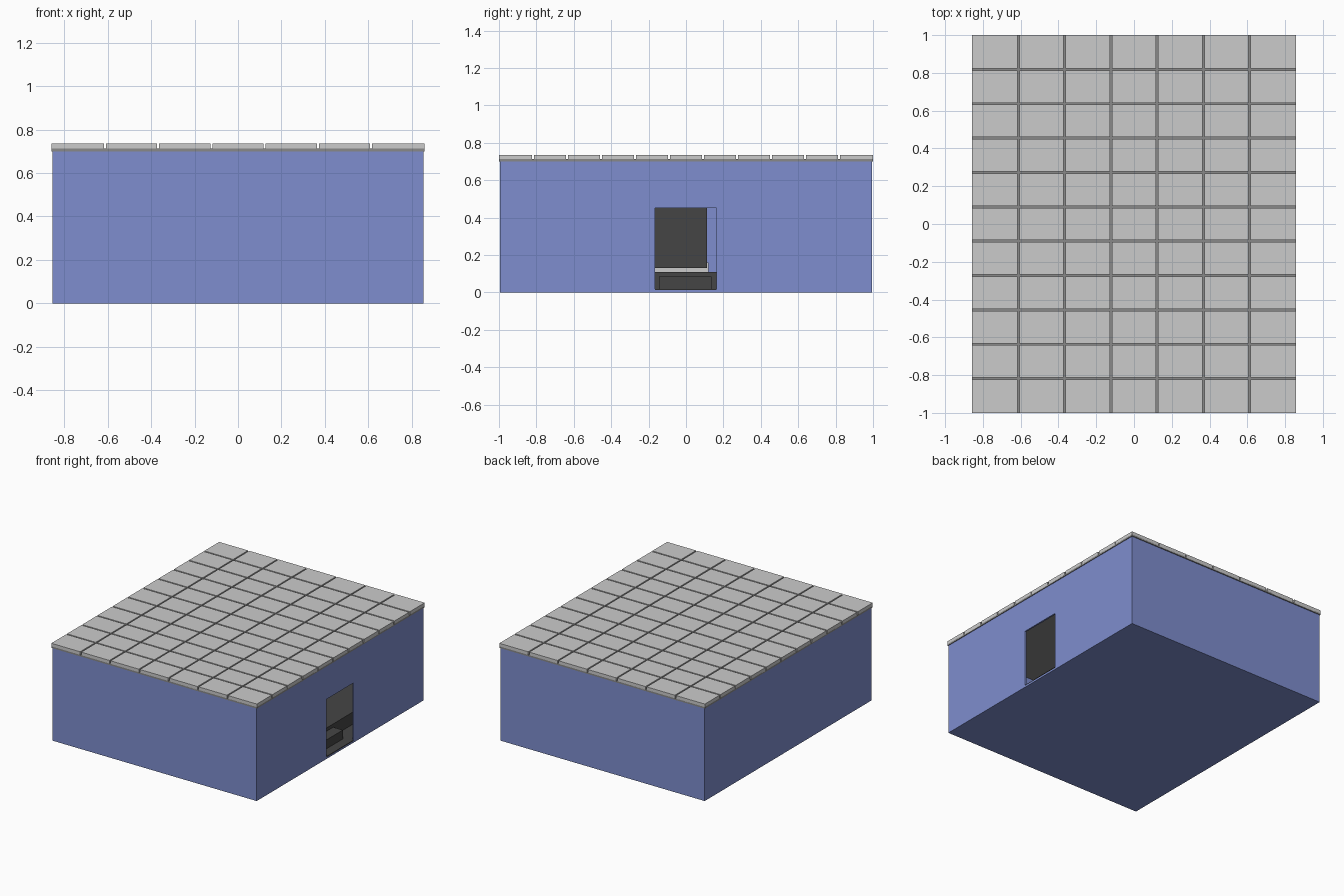
import bpy

if "Cube" in bpy.data.objects:
    bpy.data.objects.remove(bpy.data.objects["Cube"])

X, Y, H, T = 0.852, 0.994, 0.70, 0.012


def material(name, rgb):
    m = bpy.data.materials.new(name)
    m.diffuse_color = (*rgb, 1)
    m.use_nodes = True
    m.node_tree.nodes["Principled BSDF"].inputs["Base Color"].default_value = m.diffuse_color
    return m


blue = material("blue_paint", (0.21, 0.27, 0.62))
black = material("black", (0.06, 0.06, 0.06))
dark = material("dark_grey", (0.25, 0.25, 0.25))
white = material("white", (0.9, 0.9, 0.9))


def box(name, lo, hi, mat=None):
    c = [(a + b) / 2 for a, b in zip(lo, hi)]
    bpy.ops.mesh.primitive_cube_add(size=1, location=c)
    o = bpy.context.object
    o.name = name
    o.scale = [b - a for a, b in zip(lo, hi)]
    bpy.ops.object.transform_apply(location=False, rotation=False)
    if mat:
        o.data.materials.append(mat)
    return o


# floor and plain walls
box("floor", (-X, -Y, 0), (X, Y, T), blue)
box("left_wall", (-X, -Y, T), (-X + T, Y, H), blue)
for name, s in (("front_wall", -1), ("back_wall", 1)):
    ys = sorted((s * Y, s * (Y - T)))
    box(name, (-X + T, ys[0], T), (X - T, ys[1], H), blue)

# right wall around the doorway
D0, D1, DH = -0.165, 0.162, 0.45
box("right_wall_front", (X - T, -Y, T), (X, D0, H), blue)
box("right_wall_back", (X - T, D1, T), (X, Y, H), blue)
box("door_header", (X - T, D0, DH), (X, D1, H), blue)

# dark interior: carpet, entry step, platform
box("carpet", (-X + T, -Y + T, T), (X - T, Y - T, T + 0.006), black)
box("door_sill", (X - T, D0, 0.001), (X - 0.001, D1, T + 0.006), black)
box("entry_step", (0.70, -0.145, T), (0.78, 0.135, 0.085), black)
box("platform", (-0.75, -0.8, T), (0.70, 0.8, 0.11), black)

# wall screen with a pale base
box("screen_base", (-0.82, -0.5, 0.11), (-0.74, 0.12, 0.16), white)
box("screen", (-0.80, -0.5, 0.13), (-0.73, 0.112, 0.55), black)

# ceiling grid and tiles
RX, RY, NX, NY, G = 0.857, 1.0, 7, 11, 0.005
box("ceiling_grid", (-RX, -RY, H), (RX, RY, 0.712), dark)
dx, dy = 2 * RX / NX, 2 * RY / NY
for i in range(NX):
    for j in range(NY):
        x0, y0 = -RX + i * dx, -RY + j * dy
        box("ceiling_tile",
            (x0 + (G if i else 0), y0 + (G if j else 0), 0.708),
            (x0 + dx - (G if i < NX - 1 else 0), y0 + dy - (G if j < NY - 1 else 0), 0.735))
